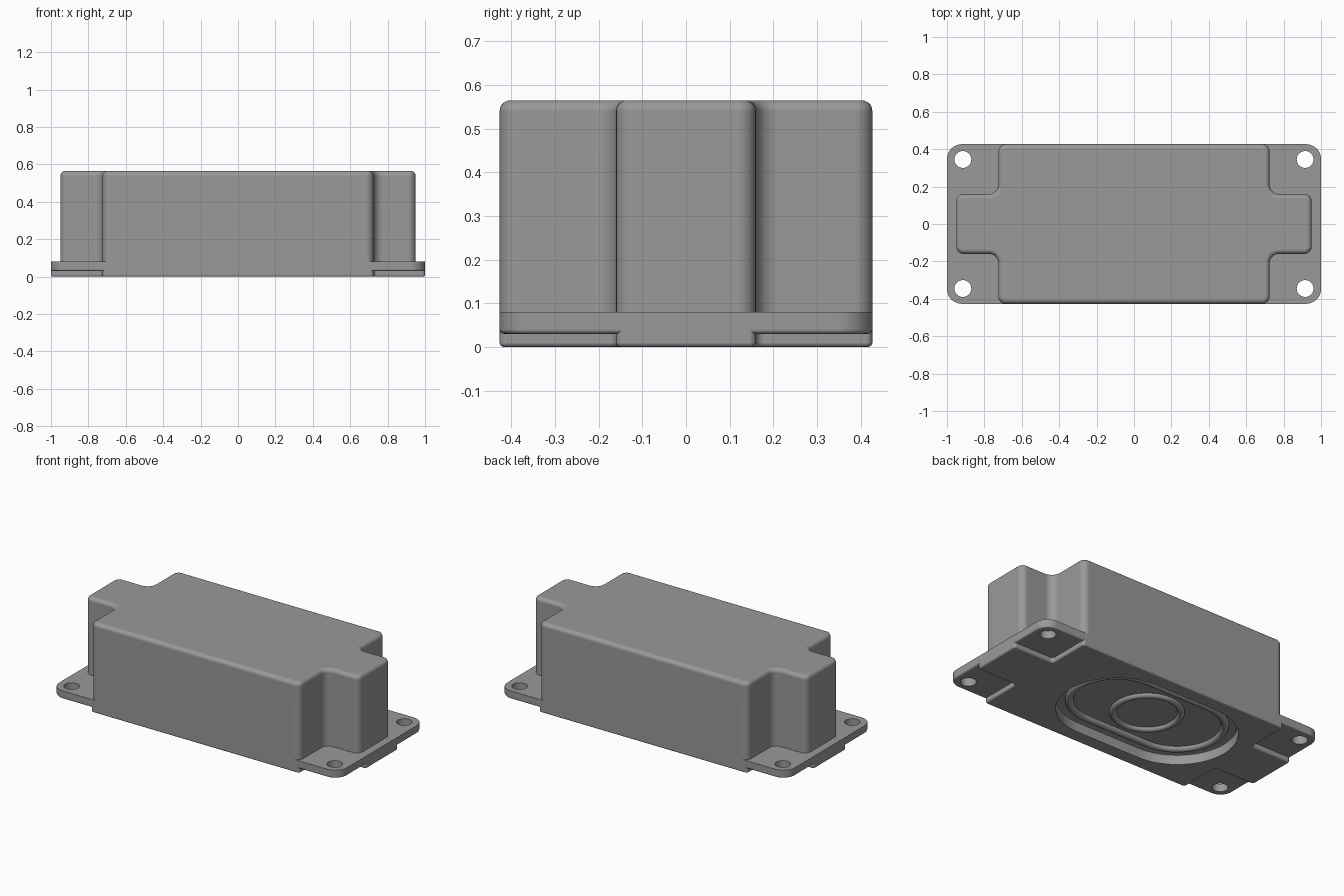
import bpy, bmesh, math
from mathutils import Vector

if "Cube" in bpy.data.objects:
    bpy.data.objects.remove(bpy.data.objects["Cube"])

GREY = (0.32, 0.32, 0.32, 1)
grey = bpy.data.materials.new("plain_grey")
grey.use_nodes = True
grey.diffuse_color = GREY
grey.node_tree.nodes["Principled BSDF"].inputs["Base Color"].default_value = GREY


def rounded(corners, steps=8):
    """Fillet each (x, y, radius) right-angled corner of a closed outline."""
    out = []
    for i, (x, y, r) in enumerate(corners):
        p = Vector((x, y))
        a = (Vector(corners[i - 1][:2]) - p).normalized()
        b = (Vector(corners[(i + 1) % len(corners)][:2]) - p).normalized()
        for k in range(steps + 1):
            t = math.pi / 2 * k / steps
            out.append(p + r * (a * (1 - math.sin(t)) + b * (1 - math.cos(t))))
    return out


def box_outline(x, y, r):
    return rounded([(x, y, r), (-x, y, r), (-x, -y, r), (x, -y, r)])


def cross(end, r_end, r_in, r_side):
    """Outline of a wide block with a narrower tab at each end."""
    q = [(end, TAB, r_end), (SIDE, TAB, r_in), (SIDE, DEPTH, r_side)]
    pts = []
    for sx, sy in ((1, 1), (-1, 1), (-1, -1), (1, -1)):
        part = [(x * sx, y * sy, r) for x, y, r in q]
        pts += part if sx * sy > 0 else part[::-1]
    return rounded(pts)


def finish(name, bm):
    bmesh.ops.recalc_face_normals(bm, faces=bm.faces[:])
    me = bpy.data.meshes.new(name)
    bm.to_mesh(me)
    bm.free()
    me.materials.append(grey)
    ob = bpy.data.objects.new(name, me)
    bpy.context.collection.objects.link(ob)
    return ob


def prism(name, outline, z0, z1, top=0, bottom=0):
    """Extruded outline with rounded top and bottom rims."""
    bm = bmesh.new()
    base = bm.faces.new([bm.verts.new((p.x, p.y, z0)) for p in outline])
    bmesh.ops.extrude_face_region(bm, geom=[base], use_keep_orig=True)
    bm.verts.ensure_lookup_table()
    for v in bm.verts[len(outline):]:
        v.co.z = z1
    for z, width in ((z1, top), (z0, bottom)):
        if width:
            rim = [e for e in bm.edges if all(abs(v.co.z - z) < 1e-5 for v in e.verts)]
            bmesh.ops.bevel(bm, geom=rim, offset=width, segments=5, profile=0.5, affect='EDGES')
    return finish(name, bm)


def oblong(cx, half, r, steps=32):
    """Stadium outline, long in x."""
    pts = []
    for i, side in enumerate((1, -1)):
        for k in range(steps + 1):
            t = math.pi * (k / steps - 0.5 + i)
            pts.append((cx + side * half + r * math.cos(t), r * math.sin(t)))
    return pts


def select(ob):
    bpy.ops.object.select_all(action='DESELECT')
    ob.select_set(True)
    bpy.context.view_layer.objects.active = ob


def cut(ob, cutter):
    cutter.hide_render = True
    mod = ob.modifiers.new("cut", 'BOOLEAN')
    mod.operation = 'DIFFERENCE'
    mod.solver = 'EXACT'
    mod.object = cutter
    select(ob)
    bpy.ops.object.modifier_apply(modifier=mod.name)
    bpy.data.objects.remove(cutter)


SIDE, TAB, DEPTH = 0.725, 0.16, 0.427
FLOOR, SPEAKER_X = 0.06, -0.095

# Tall enclosure and the thin foot under it
housing = prism("housing", cross(0.95, 0.04, 0.05, 0.04), 0.07, 0.565, top=0.025)
foot = prism("foot", cross(1.0, 0.016, 0.02, 0.016), 0, 0.079, bottom=0.01)

# Mounting flange with four screw holes
flange = prism("mounting_flange", box_outline(1, DEPTH, 0.08), 0.03, 0.08, bottom=0.01)
for x in (-0.915, 0.915):
    for y in (-0.345, 0.345):
        bm = bmesh.new()
        bmesh.ops.create_cone(bm, cap_ends=True, segments=32, radius1=0.045, radius2=0.045, depth=0.4)
        bmesh.ops.translate(bm, verts=bm.verts[:], vec=(x, y, 0.05))
        cut(flange, finish("hole_cutter", bm))

# Open the flange where the speaker sits
cut(flange, prism("zone_cutter", box_outline(0.7, 0.4, 0.02), -0.1, 0.2))

# Oblong speaker recess with a rolled surround
profile = [(0.34, -0.05), (0.34, 0.045), (0.335, 0.056), (0.325, FLOOR)]
for k in range(9):
    t = math.pi * k / 8
    profile.append((0.265 + 0.023 * math.cos(t), FLOOR - 0.023 * math.sin(t)))
bm = bmesh.new()
rings = [[bm.verts.new((x, y, z)) for x, y in oblong(SPEAKER_X, 0.22, r)] for r, z in profile]
for a, b in zip(rings, rings[1:]):
    for i in range(len(a)):
        j = (i + 1) % len(a)
        bm.faces.new((a[i], a[j], b[j], b[i]))
bm.faces.new(rings[0])
bm.faces.new(rings[-1])
cut(foot, finish("recess_cutter", bm))

# Raised ring around the speaker dome
bpy.ops.mesh.primitive_torus_add(location=(SPEAKER_X, 0, FLOOR), major_radius=0.19,
                                 minor_radius=0.02, major_segments=64, minor_segments=16)
dome_ring = bpy.context.object
dome_ring.name = "dome_ring"
dome_ring.data.materials.append(grey)

# Smooth fillets, flat broad faces
for ob in (housing, foot, flange, dome_ring):
    select(ob)
    bpy.ops.object.shade_smooth_by_angle(angle=math.radians(35))
    ob.modifiers.new("flat_faces", 'WEIGHTED_NORMAL').keep_sharp = True
